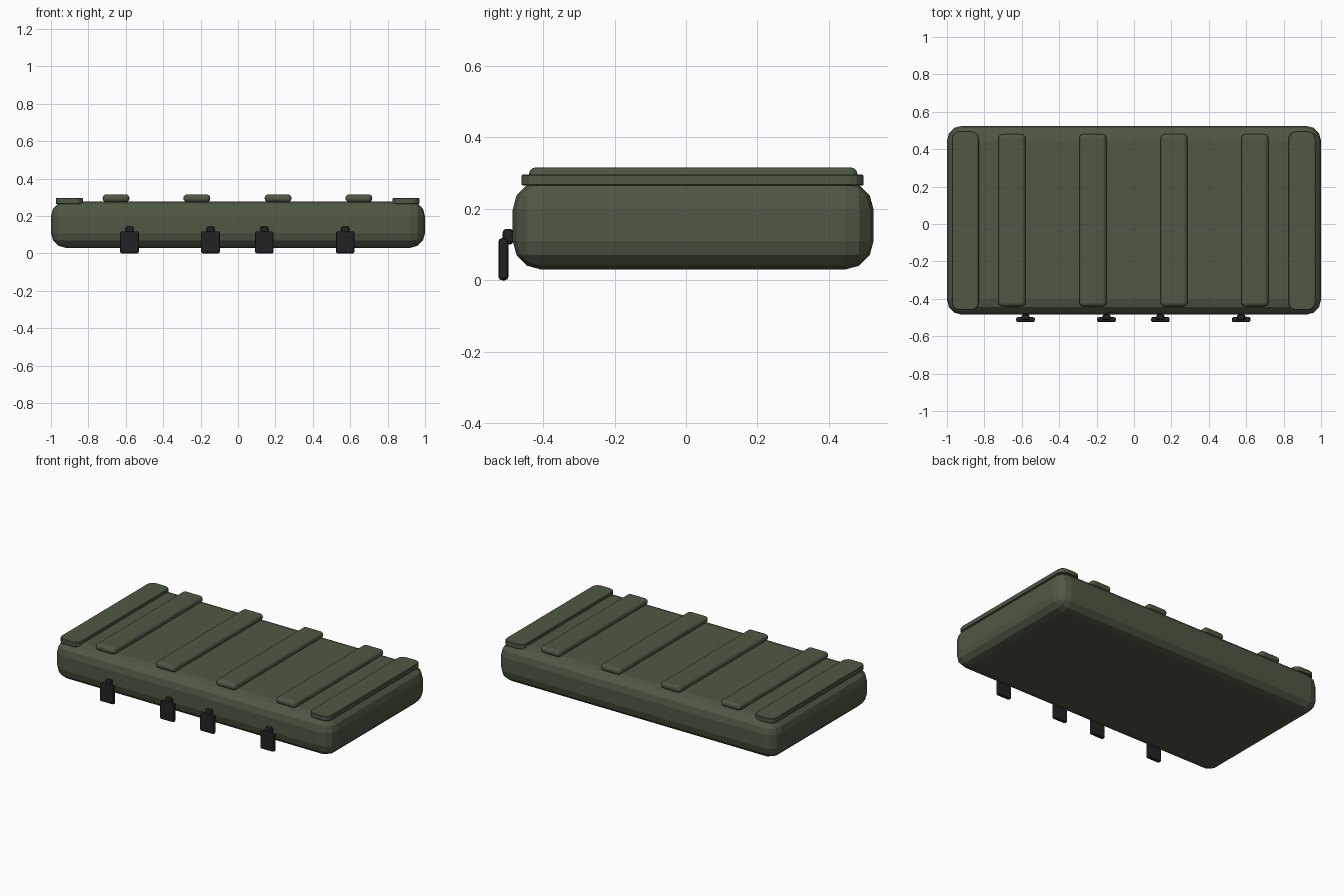
import bpy
import bmesh

cube = bpy.data.objects.get("Cube")
if cube:
    bpy.data.objects.remove(cube, do_unlink=True)


def make_material(name, color):
    mat = bpy.data.materials.new(name)
    mat.use_nodes = True
    mat.diffuse_color = color
    bsdf = next(n for n in mat.node_tree.nodes if n.type == 'BSDF_PRINCIPLED')
    bsdf.inputs["Base Color"].default_value = color
    bsdf.inputs["Roughness"].default_value = 0.8
    return mat


green = make_material("olive green", (0.077, 0.098, 0.057, 1))
black = make_material("black", (0.016, 0.016, 0.017, 1))


def box(name, xs, ys, zs, mat, bevel, segments, corner=0):
    """Bevelled box between bounds; corner rounds the upright edges first."""
    bm = bmesh.new()
    bmesh.ops.create_cube(bm, size=1)
    for v in bm.verts:
        for i, (lo, hi) in enumerate((xs, ys, zs)):
            v.co[i] = lo if v.co[i] < 0 else hi
    if corner:
        upright = [e for e in bm.edges
                   if abs(e.verts[0].co.z - e.verts[1].co.z) > 1e-4]
        bmesh.ops.bevel(bm, geom=upright, offset=corner, segments=3,
                        profile=0.5, affect='EDGES')
        edges = [e for e in bm.edges
                 if abs(e.verts[0].co.z - e.verts[1].co.z) < 1e-4]
    else:
        edges = bm.edges[:]
    bmesh.ops.bevel(bm, geom=edges, offset=bevel, segments=segments,
                    profile=0.5, affect='EDGES')
    bmesh.ops.recalc_face_normals(bm, faces=bm.faces[:])
    mesh = bpy.data.meshes.new(name)
    bm.to_mesh(mesh)
    bm.free()
    mesh.materials.append(mat)
    obj = bpy.data.objects.new(name, mesh)
    bpy.context.collection.objects.link(obj)
    return obj


# Rounded case body
box("case_body", (-1, 1), (-0.485, 0.525), (0.03, 0.278), green, 0.08, 3)

# Flat strips at both ends of the lid
for side, x in (("right", -0.902), ("left", 0.898)):
    box("end_strip_" + side, (x - 0.072, x + 0.072), (-0.46, 0.497),
        (0.265, 0.296), green, 0.003, 1, corner=0.04)

# Raised ribs across the lid
for i, x in enumerate((-0.652, -0.22, 0.214, 0.646)):
    box(f"lid_rib_{i + 1}", (x - 0.072, x + 0.072), (-0.44, 0.48),
        (0.274, 0.316), green, 0.02, 3)

# Front latches: hanging plate and the knob that holds it
for i, x in enumerate((-0.58, -0.147, 0.141, 0.573)):
    box(f"latch_plate_{i + 1}", (x - 0.05, x + 0.05), (-0.525, -0.497),
        (0, 0.118), black, 0.01, 2)
    box(f"latch_knob_{i + 1}", (x - 0.022, x + 0.022), (-0.513, -0.483),
        (0.1, 0.144), black, 0.01, 2)
